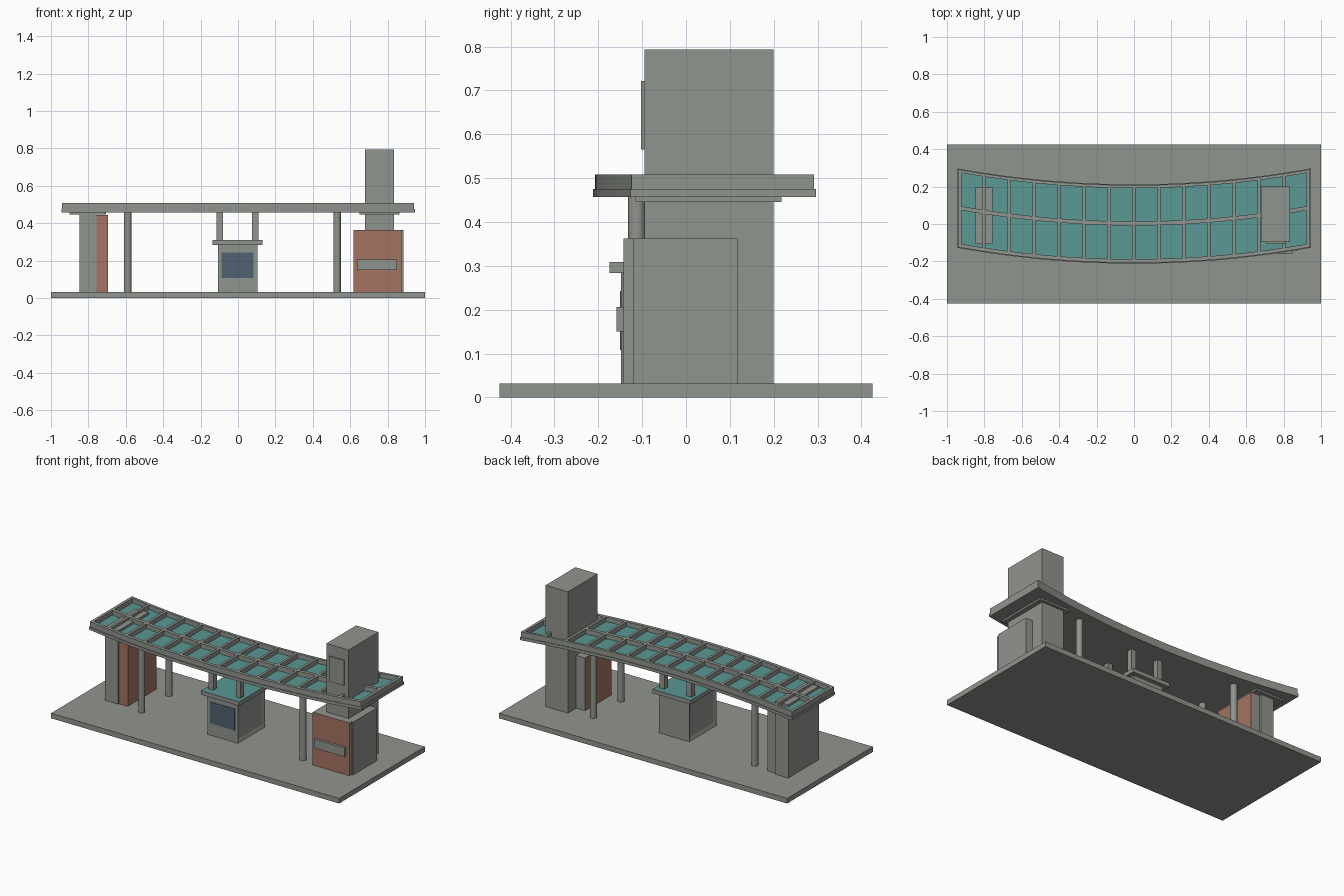
import bpy, bmesh, math

if "Cube" in bpy.data.objects:
    bpy.data.objects.remove(bpy.data.objects["Cube"])


def material(name, rgb):
    m = bpy.data.materials.new(name)
    m.diffuse_color = (*rgb, 1)
    m.use_nodes = True
    m.node_tree.nodes["Principled BSDF"].inputs["Base Color"].default_value = m.diffuse_color
    return m


GREY = material("concrete grey", (0.28, 0.297, 0.267))
TEAL = material("teal glass", (0.103, 0.315, 0.297))
BROWN = material("terracotta", (0.375, 0.172, 0.121))
BLUE = material("dark blue screen", (0.08, 0.122, 0.166))


def finish(name, bm, mats):
    bmesh.ops.recalc_face_normals(bm, faces=bm.faces)
    me = bpy.data.meshes.new(name)
    bm.to_mesh(me)
    bm.free()
    for m in mats:
        me.materials.append(m)
    ob = bpy.data.objects.new(name, me)
    bpy.context.collection.objects.link(ob)
    return ob


def box(name, x, y, z, mat=GREY, accent=None, rule=None):
    """Box from ranges; faces whose normal meets the rule get the accent."""
    bm = bmesh.new()
    bmesh.ops.create_cube(bm, size=1)
    for v in bm.verts:
        v.co = [r[0] + (c + 0.5) * (r[1] - r[0]) for c, r in zip(v.co, (x, y, z))]
    ob = finish(name, bm, [mat] + ([accent] if accent else []))
    if rule:
        for p in ob.data.polygons:
            p.material_index = int(rule(p.normal))
    return ob


def bend(x):
    return 0.085 * (x / 0.945) ** 2


def strip(name, x, y, z, n, mat=GREY):
    """Box that follows the curve of the roof in plan."""
    bm = bmesh.new()
    rings = []
    for i in range(n + 1):
        px = x[0] + (x[1] - x[0]) * i / n
        rings.append([bm.verts.new((px, py + bend(px), pz)) for py, pz in
                      ((y[0], z[0]), (y[1], z[0]), (y[1], z[1]), (y[0], z[1]))])
    for a, b in zip(rings, rings[1:]):
        for k in range(4):
            j = (k + 1) % 4
            bm.faces.new((a[k], a[j], b[j], b[k]))
    bm.faces.new(rings[0])
    bm.faces.new(rings[-1])
    return finish(name, bm, [mat])


def column(name, x, y, z, r):
    bm = bmesh.new()
    bmesh.ops.create_cone(bm, cap_ends=True, segments=24, radius1=r, radius2=r, depth=z[1] - z[0])
    bmesh.ops.translate(bm, verts=bm.verts, vec=(x, y, (z[0] + z[1]) / 2))
    ob = finish(name, bm, [GREY])
    for p in ob.data.polygons:
        p.use_smooth = abs(p.normal.z) < 0.5


FLOOR = 0.032
box("base", (-1, 1), (-0.425, 0.425), (0, FLOOR))

# Curved roof: slab, glass, rim and ribs
strip("roof_slab", (-0.945, 0.945), (-0.212, 0.212), (0.457, 0.475), 28)
strip("roof_glass", (-0.93, 0.93), (-0.195, 0.195), (0.474, 0.479), 28, TEAL)
RIB = (0.475, 0.508)
strip("roof_front_rim", (-0.941, 0.941), (-0.208, -0.188), RIB, 28)
strip("roof_back_rim", (-0.941, 0.941), (0.192, 0.208), RIB, 28)
strip("roof_middle_rib", (-0.93, 0.93), (-0.008, 0.014), RIB, 28)
for s in (-1, 1):
    strip("roof_end_rim", sorted((s * 0.941, s * 0.923)), (-0.208, 0.208), RIB, 1)
for i in range(-6, 7):
    c = i * 0.1335
    strip("roof_cross_rib", (c - 0.008, c + 0.008), (-0.195, 0.195), RIB, 1)

# Round roof columns
for x in (-0.59, 0.53):
    for y in (-0.112, 0.16):
        column("roof_column", x, y, (FLOOR, 0.46), 0.02)

# Left wall with coloured side block
box("left_wall", (-0.848, -0.757), (-0.107, 0.197), (FLOOR, 0.492))
box("left_wall_block", (-0.757, -0.695), (-0.1, 0.185), (FLOOR, 0.443), GREY, BROWN,
    lambda n: n.x > 0.5 or n.y < -0.5)
box("left_wall_collar", (-0.9, -0.705), (-0.115, 0.218), (0.446, 0.458))

# Tower through the roof
box("tower", (0.68, 0.835), (-0.095, 0.2), (FLOOR, 0.793))
box("tower_plate", (0.705, 0.807), (-0.103, -0.095), (0.565, 0.722))
box("tower_collar", (0.65, 0.863), (-0.115, 0.218), (0.446, 0.458))

# Booth in front of the tower
box("booth", (0.618, 0.874), (-0.142, 0.118), (FLOOR, 0.363), GREY, BROWN,
    lambda n: n.x < -0.5 or n.y < -0.5)
box("booth_side_panel", (0.874, 0.884), (-0.12, 0.118), (FLOOR, 0.363))
box("booth_shelf", (0.637, 0.85), (-0.158, -0.142), (0.15, 0.206))

# Central kiosk with recessed side panels, screen and glass counter
kiosk = box("kiosk_body", (-0.107, 0.103), (-0.148, 0.12), (FLOOR, 0.285))
bm = bmesh.new()
bm.from_mesh(kiosk.data)
sides = [f for f in bm.faces if abs(f.normal.x) > 0.5]
bmesh.ops.inset_individual(bm, faces=sides, thickness=0.03, depth=-0.008)
bm.to_mesh(kiosk.data)
bm.free()
box("kiosk_screen", (-0.087, 0.083), (-0.151, -0.147), (0.108, 0.243), BLUE)
box("kiosk_counter", (-0.135, 0.13), (-0.175, 0.147), (0.284, 0.309), GREY, TEAL,
    lambda n: n.z > 0.5)
for x in (-0.097, 0.092):
    for y in (-0.112, 0.09):
        box("kiosk_post", (x - 0.017, x + 0.017), (y - 0.017, y + 0.017), (0.308, 0.46))
